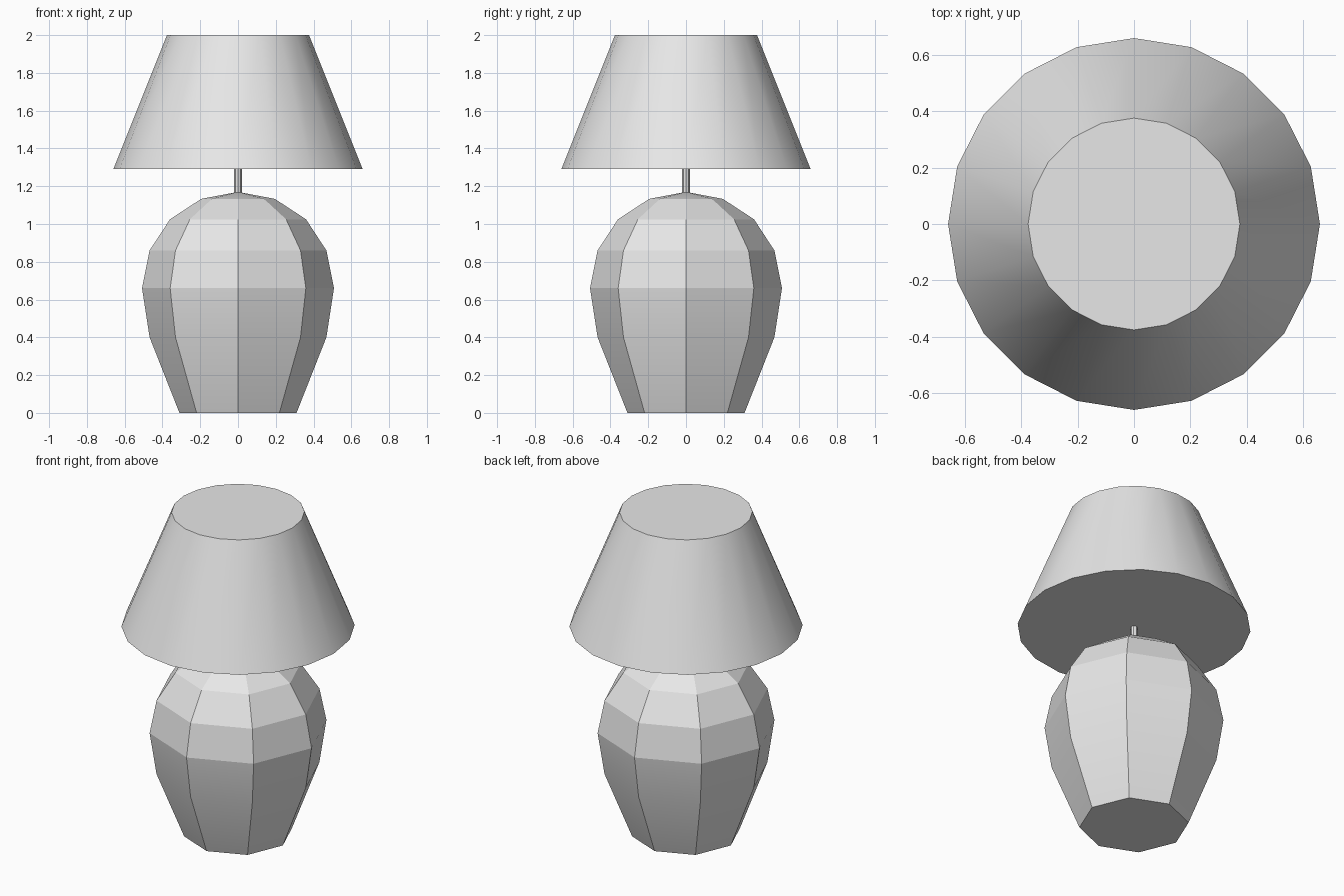
import bpy
import bmesh
from math import cos, sin, tau, radians

cube = bpy.data.objects.get("Cube")
if cube:
    bpy.data.objects.remove(cube, do_unlink=True)

# Single plain grey for the whole lamp
grey = bpy.data.materials.new("light_grey")
grey.use_nodes = True
colour = (0.8, 0.8, 0.8, 1)
grey.diffuse_color = colour
grey.node_tree.nodes["Principled BSDF"].inputs["Base Color"].default_value = colour


def lathe(name, profile, sides, smooth_angle):
    """Revolve (radius, z) points, closing the ends with a cap or an apex."""
    bm = bmesh.new()
    rings = []
    for r, z in profile:
        if r == 0:
            rings.append([bm.verts.new((0, 0, z))] * sides)
        else:
            rings.append([bm.verts.new((r * cos(tau * i / sides), r * sin(tau * i / sides), z))
                          for i in range(sides)])
    for low, high in zip(rings, rings[1:]):
        for i in range(sides):
            j = (i + 1) % sides
            corners = dict.fromkeys((low[i], low[j], high[j], high[i]))
            bm.faces.new(list(corners))
    if profile[0][0]:
        bm.faces.new(rings[0][::-1])
    if profile[-1][0]:
        bm.faces.new(rings[-1])
    mesh = bpy.data.meshes.new(name)
    bm.to_mesh(mesh)
    bm.free()
    mesh.materials.append(grey)
    obj = bpy.data.objects.new(name, mesh)
    bpy.context.collection.objects.link(obj)
    # Smooth gentle bends, keep strong facets crisp
    bpy.ops.object.select_all(action="DESELECT")
    obj.select_set(True)
    bpy.context.view_layer.objects.active = obj
    bpy.ops.object.shade_smooth_by_angle(angle=radians(smooth_angle))
    return obj


# Eight-sided vase body with a shallow pointed top
lathe("lamp_base", [(0.31, 0), (0.468, 0.4), (0.508, 0.66), (0.468, 0.86),
                    (0.36, 1.025), (0.195, 1.133), (0, 1.17)], 8, 16)

# Thin stem between body and shade
lathe("stem", [(0.02, 1.15), (0.02, 1.3)], 8, 30)

# Closed conical shade
lathe("lamp_shade", [(0.66, 1.29), (0.376, 2)], 20, 30)
